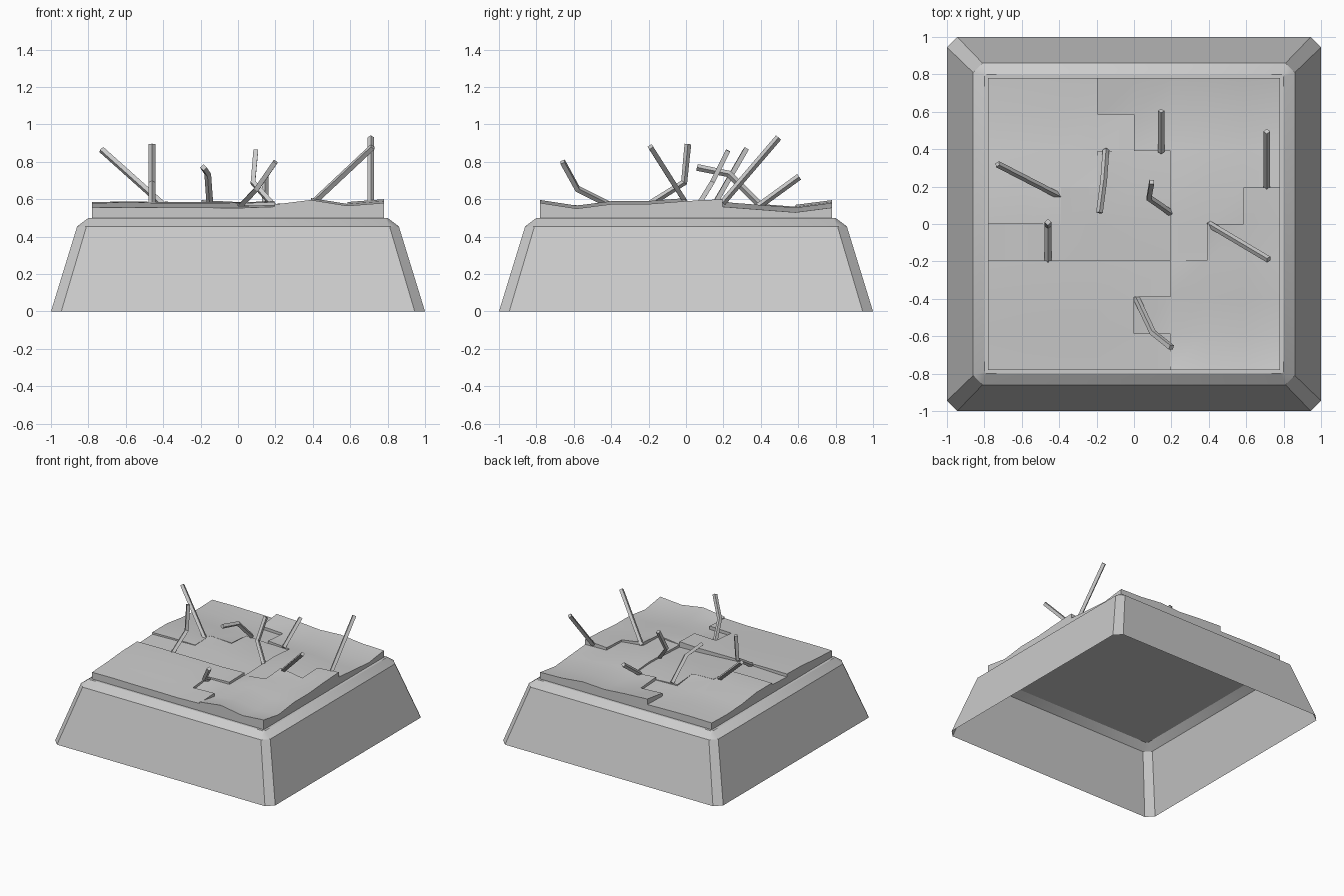
import bpy, bmesh

if "Cube" in bpy.data.objects:
    bpy.data.objects.remove(bpy.data.objects["Cube"])


def finish(name, bm, angle=0.6):
    bmesh.ops.recalc_face_normals(bm, faces=bm.faces)
    me = bpy.data.meshes.new(name)
    bm.to_mesh(me)
    bm.free()
    ob = bpy.data.objects.new(name, me)
    bpy.context.collection.objects.link(ob)
    bpy.ops.object.select_all(action='DESELECT')
    ob.select_set(True)
    bpy.context.view_layer.objects.active = ob
    bpy.ops.object.shade_smooth_by_angle(angle=angle)
    return ob


# Tapered plinth: chamfered-corner rings, open underneath
bm = bmesh.new()
rings = []
for z, h, c in ((0, 1.0, 0.055), (0.455, 0.86, 0.05), (0.5, 0.8, 0.012)):
    k = h - c
    pts = [(-k, -h), (k, -h), (h, -k), (h, k), (k, h), (-k, h), (-h, k), (-h, -k)]
    rings.append([bm.verts.new((x, y, z)) for x, y in pts])
for lo, hi in zip(rings, rings[1:]):
    for i in range(8):
        j = (i + 1) % 8
        bm.faces.new((lo[i], lo[j], hi[j], hi[i]))
bm.faces.new(rings[-1])
finish("plinth", bm, 0.5)

# Cracked slab: five pieces on an 8 x 8 grid, rows listed front to back
CELLS = ["DDDDDEEE", "DDDDEEEE", "DDDDDEEE", "CCCCCBEE",
         "AACCCBBE", "AAACCBBB", "AAAABBBB", "AAABBBBB"]
STEP, HALF, BASE = 0.195, 0.78, 0.5
# Height along y for each piece, and start row of that list
PROFILE = {
    "A": (4, [0.585, 0.585, 0.56, 0.55, 0.555]),
    "B": (3, [0.565, 0.57, 0.575, 0.56, 0.545, 0.57]),
    "C": (3, [0.56, 0.57, 0.575, 0.565]),
    "D": (0, [0.555, 0.565, 0.58, 0.585]),
    "E": (0, [0.58, 0.55, 0.575, 0.575, 0.59, 0.60]),
}
# Height change along x
RIPPLE = {
    "A": [0, 0.003, 0, -0.005, -0.01],
    "B": [0, 0, 0, 0.025, 0.015, 0, 0.01, -0.01, -0.015],
    "C": [0, 0.005, 0.012, 0, -0.01, -0.015],
    "D": [0, 0.002, 0, 0, -0.002, 0.005],
    "E": [0, 0, 0, 0, -0.01, -0.008, 0.016, -0.015, 0],
}
bm = bmesh.new()
cache = {}


def vert(piece, i, j):
    key = (piece, i, j)
    if key not in cache:
        if piece is None:
            z = BASE
        else:
            start, heights = PROFILE[piece]
            z = heights[j - start] + RIPPLE[piece][i]
        cache[key] = bm.verts.new((i * STEP - HALF, j * STEP - HALF, z))
    return cache[key]


def piece_at(i, j):
    return CELLS[j][i] if 0 <= i < 8 and 0 <= j < 8 else None


for j in range(8):
    for i in range(8):
        p = piece_at(i, j)
        bm.faces.new([vert(p, a, b) for a, b in
                      ((i, j), (i + 1, j), (i + 1, j + 1), (i, j + 1))])
# Outer walls and steps between pieces
for j in range(9):
    for i in range(9):
        for di, dj in ((1, 0), (0, 1)):
            if i + di > 8 or j + dj > 8:
                continue
            p, q = piece_at(i, j), piece_at(i - dj, j - di)
            if p != q:
                bm.faces.new((vert(p, i, j), vert(p, i + di, j + dj),
                              vert(q, i + di, j + dj), vert(q, i, j)))
finish("broken_slab", bm)

# Reinforcing bars sticking out of the cracks
BARS = [
    [(-0.40, 0.15, 0.57), (-0.73, 0.32, 0.865)],
    [(-0.46, -0.20, 0.57), (-0.46, -0.01, 0.69), (-0.46, 0.01, 0.895)],
    [(0.40, 0.0, 0.58), (0.72, -0.19, 0.88)],
    [(0.71, 0.195, 0.58), (0.71, 0.495, 0.93)],
    [(0.145, 0.385, 0.56), (0.145, 0.605, 0.72)],
    [(-0.15, 0.395, 0.57), (-0.162, 0.23, 0.735), (-0.185, 0.06, 0.77)],
    [(0.195, 0.06, 0.56), (0.08, 0.14, 0.69), (0.095, 0.225, 0.86)],
    [(0.01, -0.39, 0.56), (0.10, -0.58, 0.655), (0.20, -0.66, 0.80)],
]
for n, pts in enumerate(BARS):
    cu = bpy.data.curves.new("rebar", 'CURVE')
    cu.dimensions = '3D'
    cu.bevel_depth = 0.018
    cu.bevel_resolution = 0
    cu.use_fill_caps = True
    sp = cu.splines.new('POLY')
    sp.points.add(len(pts) - 1)
    for p, co in zip(sp.points, pts):
        p.co = (*co, 1)
    sp.use_smooth = False
    ob = bpy.data.objects.new(f"rebar_{n + 1}", cu)
    bpy.context.collection.objects.link(ob)
    bpy.ops.object.select_all(action='DESELECT')
    ob.select_set(True)
    bpy.context.view_layer.objects.active = ob
    bpy.ops.object.convert(target='MESH')
